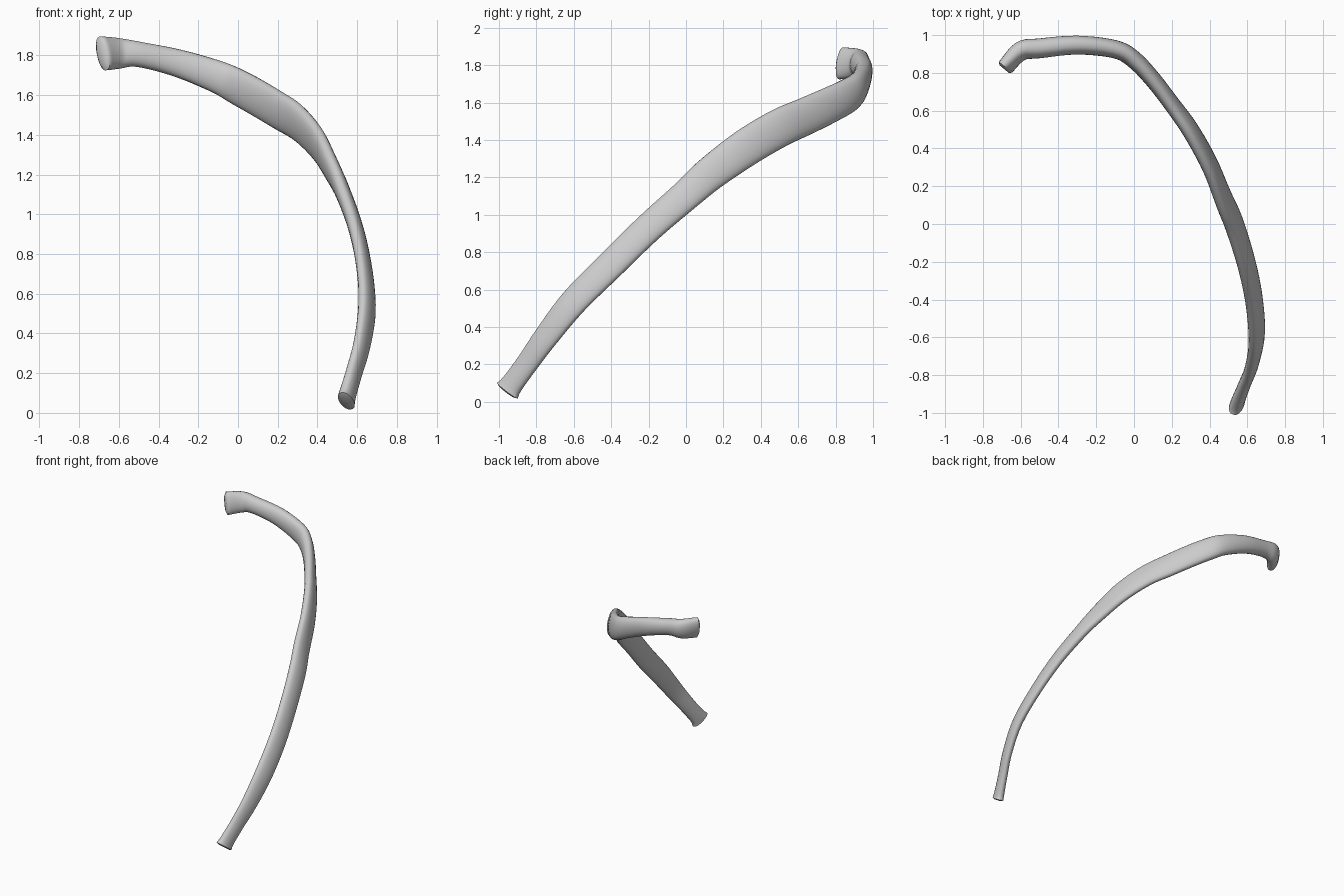
import bpy, bmesh, math
from mathutils import Vector

if "Cube" in bpy.data.objects:
    bpy.data.objects.remove(bpy.data.objects["Cube"])

# Stations along the rib: centre x, y, z, half height of section, half thickness
STATIONS = [
    (-0.68, 0.83, 1.81, 0.088, 0.040),
    (-0.60, 0.915, 1.81, 0.078, 0.050),
    (-0.50, 0.93, 1.805, 0.064, 0.052),
    (-0.30, 0.947, 1.76, 0.070, 0.050),
    (-0.10, 0.925, 1.69, 0.082, 0.048),
    (0.00, 0.87, 1.64, 0.092, 0.047),
    (0.10, 0.765, 1.585, 0.097, 0.044),
    (0.20, 0.635, 1.525, 0.100, 0.042),
    (0.30, 0.495, 1.462, 0.102, 0.042),
    (0.40, 0.315, 1.355, 0.100, 0.041),
    (0.475, 0.13, 1.22, 0.092, 0.041),
    (0.53, 0.00, 1.105, 0.085, 0.040),
    (0.593, -0.20, 0.93, 0.081, 0.038),
    (0.635, -0.40, 0.735, 0.080, 0.036),
    (0.65, -0.60, 0.535, 0.077, 0.035),
    (0.624, -0.75, 0.345, 0.068, 0.033),
    (0.585, -0.85, 0.205, 0.061, 0.033),
    (0.553, -0.93, 0.095, 0.062, 0.036),
    (0.545, -0.955, 0.06, 0.072, 0.038),
]
# Direction of the upper edge at some stations: (station, direction)
TWIST = [(0, (-0.1, 0.3, 1)), (3, (0.2, 0.08, 1)), (5, (0.15, -0.2, 0.95)),
         (7, (0.1, -0.35, 0.93)), (9, (0, -0.55, 0.83)), (11, (-0.2, -0.6, 0.65)),
         (14, (-0.35, -0.68, 0.65)), (18, (-0.3, -0.75, 0.58))]
STEPS, SIDES = 5, 24


def station(u):
    """Catmull-Rom point through the stations."""
    i = min(int(u), len(STATIONS) - 2)
    t = u - i
    last = len(STATIONS) - 1
    p = [STATIONS[min(max(k, 0), last)] for k in range(i - 1, i + 3)]
    return [0.5 * (2 * b + (c - a) * t + (2 * a - 5 * b + 4 * c - d) * t * t
                   + (3 * b - a - 3 * c + d) * t ** 3) for a, b, c, d in zip(*p)]


def edge_direction(u):
    for (a, va), (b, vb) in zip(TWIST, TWIST[1:]):
        if u <= b:
            return Vector(va).lerp(Vector(vb), (u - a) / (b - a))
    return Vector(TWIST[-1][1])


def ring(bm, u, scale=1.0, push=0.0):
    """Flattened oval section square to the path."""
    end = len(STATIONS) - 1
    tangent = (Vector(station(min(u + 0.2, end))[:3])
               - Vector(station(max(u - 0.2, 0))[:3])).normalized()
    up = edge_direction(u)
    up = (up - tangent * up.dot(tangent)).normalized()
    side = tangent.cross(up)
    s = station(u)
    centre = Vector(s[:3]) + tangent * push
    verts = []
    for k in range(SIDES):
        a = 2 * math.pi * k / SIDES
        c, n = math.cos(a), math.sin(a)
        n = math.copysign(abs(n) ** 0.85, n)
        verts.append(bm.verts.new(centre + (up * c * s[3] + side * n * s[4]) * scale))
    return verts


bm = bmesh.new()
total = len(STATIONS) - 1
rings = [ring(bm, 0, 0.7, -0.012)]
rings += [ring(bm, i / STEPS) for i in range(total * STEPS + 1)]
rings.append(ring(bm, total, 0.7, 0.008))
for a, b in zip(rings, rings[1:]):
    for k in range(SIDES):
        j = (k + 1) % SIDES
        bm.faces.new((a[k], a[j], b[j], b[k]))
# Closed ends
bm.faces.new(rings[0])
bm.faces.new(rings[-1])
bmesh.ops.recalc_face_normals(bm, faces=bm.faces)

mesh = bpy.data.meshes.new("rib_bone")
bm.to_mesh(mesh)
bm.free()
rib = bpy.data.objects.new("rib_bone", mesh)
bpy.context.collection.objects.link(rib)

bone = bpy.data.materials.new("bone_grey")
bone.diffuse_color = (0.6, 0.6, 0.6, 1)
bone.use_nodes = True
bone.node_tree.nodes["Principled BSDF"].inputs["Base Color"].default_value = bone.diffuse_color
mesh.materials.append(bone)

bpy.context.view_layer.objects.active = rib
rib.select_set(True)
bpy.ops.object.shade_smooth_by_angle(angle=math.radians(50))
